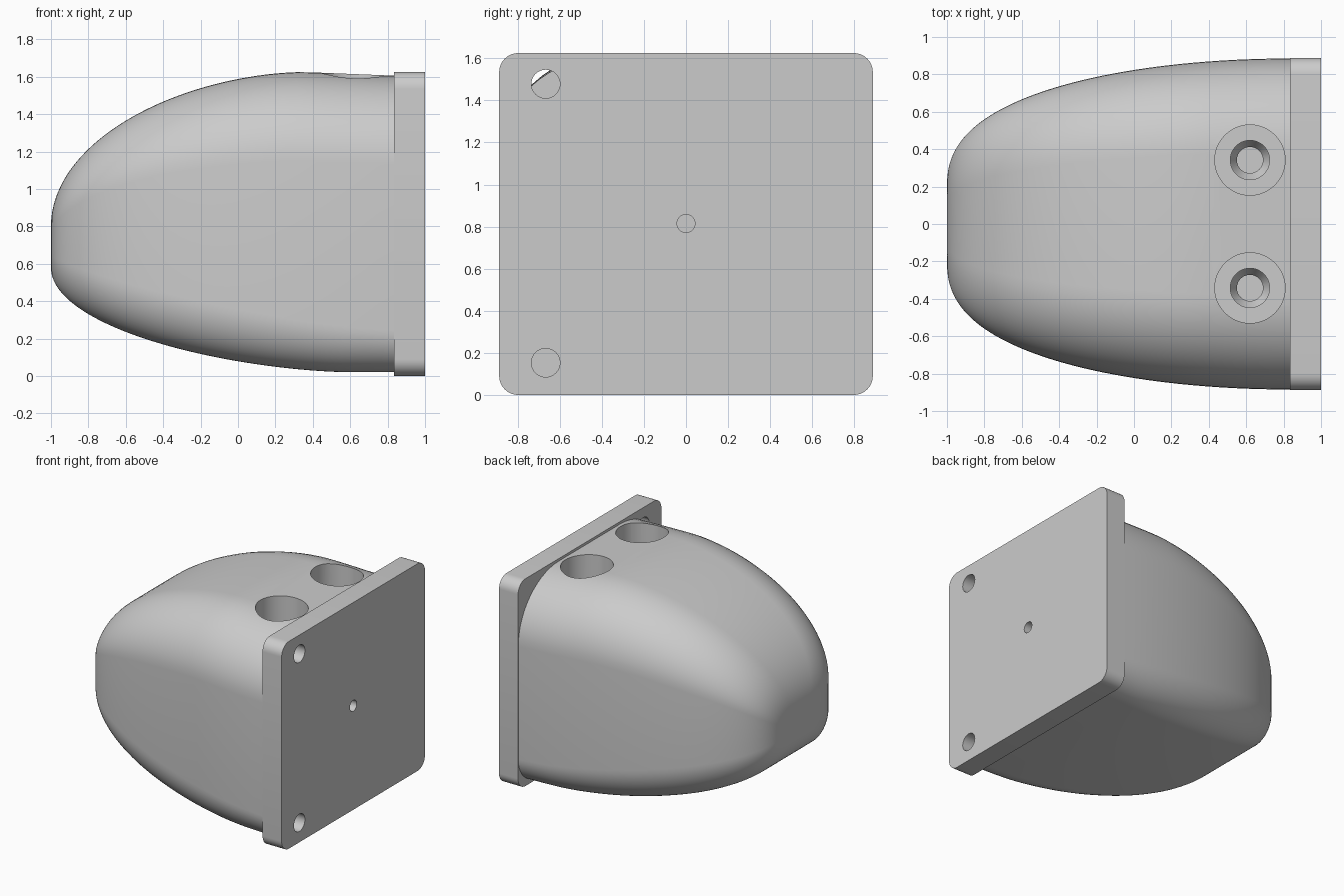
import bpy, bmesh, math
from mathutils import Matrix

cube = bpy.data.objects.get("Cube")
if cube:
    bpy.data.objects.remove(cube)

grey = bpy.data.materials.new("light_grey")
grey.use_nodes = True
colour = (0.6, 0.6, 0.6, 1)
grey.diffuse_color = colour
grey.node_tree.nodes["Principled BSDF"].inputs["Base Color"].default_value = colour

JOINT = 0.835   # where the shell meets the plate


def loft(name, rings):
    """Skin a list of equal rings of points and cap both ends."""
    bm = bmesh.new()
    loops = [[bm.verts.new(p) for p in ring] for ring in rings]
    n = len(loops[0])
    for a, b in zip(loops, loops[1:]):
        for i in range(n):
            j = (i + 1) % n
            bm.faces.new((a[i], a[j], b[j], b[i]))
    bm.faces.new(loops[0])
    bm.faces.new(loops[-1])
    bmesh.ops.recalc_face_normals(bm, faces=bm.faces)
    mesh = bpy.data.meshes.new(name)
    bm.to_mesh(mesh)
    bm.free()
    mesh.materials.append(grey)
    obj = bpy.data.objects.new(name, mesh)
    bpy.context.collection.objects.link(obj)
    return obj


def rounded(x, w, low, high, bottom, top, steps=14):
    """Rounded section in the yz plane; bottom and top are (ry, rz) radii."""
    corners = ((1, 1, top), (-1, 1, top), (-1, -1, bottom), (1, -1, bottom))
    ring = []
    for k, (sy, sz, (ry, rz)) in enumerate(corners):
        cy = sy * (w - ry)
        cz = high - rz if sz > 0 else low + rz
        for i in range(steps + 1):
            a = math.pi / 2 * (k + i / steps)
            ring.append((x, cy + ry * math.cos(a), cz + rz * math.sin(a)))
    return ring


def turned(name, profile, matrix, sides=48):
    """Cutter from (radius, height) pairs."""
    angles = [math.tau * i / sides for i in range(sides)]
    obj = loft(name, [[(r * math.cos(a), r * math.sin(a), h) for a in angles]
                      for r, h in profile])
    obj.data.transform(matrix)
    obj.hide_render = True
    return obj


def cut(target, cutter):
    mod = target.modifiers.new("hole", "BOOLEAN")
    mod.operation = "DIFFERENCE"
    mod.solver = "EXACT"
    mod.object = cutter
    bpy.context.view_layer.objects.active = target
    bpy.ops.object.modifier_apply(modifier=mod.name)
    bpy.data.objects.remove(cutter)


def bulge(x, full, power, root):
    """Rises from 0 at the nose to 1 where x reaches full."""
    u = min(1, max(0, (full - x) / (full + 1)))
    return (1 - u ** power) ** (1 / root)


def shell_section(t):
    x = -1 + (JOINT + 1) * t ** 2.5
    w = 0.19 + 0.695 * bulge(x, JOINT, 2, 2.5)
    high = 0.8 + 0.825 * bulge(x, 0.35, 1.8, 2) - 0.04 * max(0, x - 0.35)
    low = 0.58 - 0.56 * bulge(x, 0.6, 1.65, 2)
    h = high - low
    soft = 0.2 * (1 - t)   # lower corners get rounder towards the nose
    return rounded(x, w, low, high, ((0.25 + soft) * w, (0.14 + soft) * h),
                   (0.57 * w, 0.3 * h))


# Rounded shell with two counterbored pockets in its top
STATIONS = 48
shell = loft("shell", [shell_section(i / STATIONS) for i in range(STATIONS + 1)])
for side in (-1, 1):
    pocket = [(0.07, 1.0), (0.07, 1.1), (0.105, 1.16), (0.105, 1.2),
              (0.188, 1.2), (0.188, 1.8)]
    cut(shell, turned("pocket_cutter", pocket, Matrix.Translation((0.62, side * 0.342, 0))))

# Mounting plate with two through holes and a small centre hole
radii = (0.09, 0.09)
plate = loft("mounting_plate", [rounded(x, 0.888, 0, 1.625, radii, radii, 8)
                                for x in (JOINT, 1)])
for y, z, r, start in ((-0.667, 1.478, 0.068, 0.7), (-0.667, 0.153, 0.068, 0.7),
                       (0, 0.815, 0.043, 0.7)):
    place = Matrix.Translation((0, y, z)) @ Matrix.Rotation(math.pi / 2, 4, "Y")
    cut(plate, turned("hole_cutter", [(r, start), (r, 1.1)], place, 32))

for obj in (shell, plate):
    bpy.ops.object.select_all(action="DESELECT")
    obj.select_set(True)
    bpy.context.view_layer.objects.active = obj
    bpy.ops.object.shade_smooth_by_angle(angle=math.radians(30))
